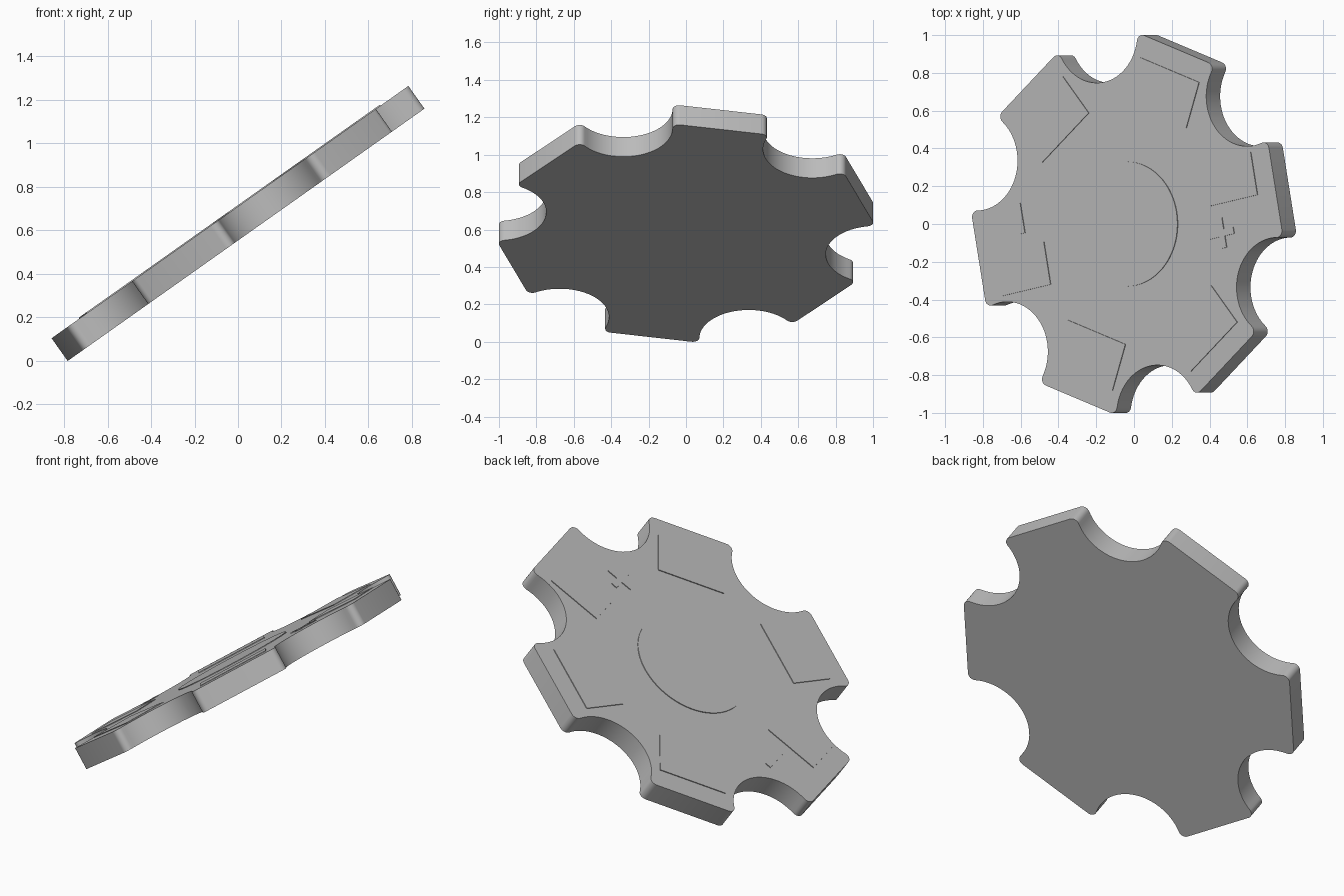
import bpy, bmesh, math
from mathutils import Vector, Matrix

cube = bpy.data.objects.get("Cube")
if cube:
    bpy.data.objects.remove(cube, do_unlink=True)

THICK = 0.128        # plate thickness
RAISE = 0.005        # height of the raised marks
FLAT = 0.98          # centre to outer edge of a tab
NOTCH_D, NOTCH_R = 1.03, 0.264
FILLET = 0.035
TURN = math.radians(11)
STEP = math.radians(60)
TILT = Matrix.Translation((0, 0, 0.632)) @ Matrix.Rotation(-math.atan(math.sqrt(0.5)), 4, 'Y')

grey = bpy.data.materials.new("plain_grey")
grey.use_nodes = True
colour = (0.5, 0.5, 0.5, 1)
grey.diffuse_color = colour
grey.node_tree.nodes["Principled BSDF"].inputs["Base Color"].default_value = colour


def arc(centre, radius, start, end, count):
    """Points along an arc, both ends included."""
    angles = [start + (end - start) * i / count for i in range(count + 1)]
    return [centre + radius * Vector((math.cos(a), math.sin(a))) for a in angles]


def rotate(points, angle):
    turn = Matrix.Rotation(angle, 2)
    return [turn @ p for p in points]


def extrude(name, outline, bottom, top):
    """Solid prism from a flat outline, tilted into place."""
    bm = bmesh.new()
    face = bm.faces.new([bm.verts.new((p.x, p.y, bottom)) for p in outline])
    new = bmesh.ops.extrude_face_region(bm, geom=[face])["geom"]
    verts = [v for v in new if isinstance(v, bmesh.types.BMVert)]
    bmesh.ops.translate(bm, verts=verts, vec=(0, 0, top - bottom))
    bmesh.ops.recalc_face_normals(bm, faces=bm.faces)
    bm.transform(TILT)
    mesh = bpy.data.meshes.new(name)
    bm.to_mesh(mesh)
    bm.free()
    mesh.materials.append(grey)
    obj = bpy.data.objects.new(name, mesh)
    bpy.context.collection.objects.link(obj)
    bpy.ops.object.select_all(action='DESELECT')
    obj.select_set(True)
    bpy.context.view_layer.objects.active = obj
    bpy.ops.object.shade_smooth_by_angle(angle=math.radians(30))
    return obj


def mark(name, outline, tab):
    """Thin raised shape on the tab with the given number."""
    extrude(name, rotate(outline, TURN + tab * STEP), THICK / 2 - 0.01, THICK / 2 + RAISE)


def rect(x0, x1, y0, y1):
    return [Vector(p) for p in ((x0, y0), (x1, y0), (x1, y1), (x0, y1))]


# Plate: six flat tabs with rounded corners, parted by round notches
notch = NOTCH_D * Vector((math.cos(STEP / 2), math.sin(STEP / 2)))
corner_x = FLAT - FILLET
corner = Vector((corner_x, notch.y - math.sqrt((NOTCH_R + FILLET) ** 2 - (notch.x - corner_x) ** 2)))
to_notch = notch - corner
meet = math.atan2(to_notch.y, to_notch.x)
near = arc(corner, FILLET, 0, meet, 6)
half = (meet + math.pi) - STEP / 2
hollow = arc(notch, NOTCH_R, STEP / 2 + half, STEP / 2 + 2 * math.pi - half, 32)
far = [Vector((p.x, -p.y)) for p in reversed(near)]
segment = near + hollow[1:-1] + rotate(far, STEP)
outline = [p for k in range(6) for p in rotate(segment, TURN + k * STEP)]
extrude("plate", outline, -THICK / 2, THICK / 2)

# Raised centre disc
extrude("centre_disc", arc(Vector((0, 0)), 0.33, 0, 2 * math.pi, 64)[:-1],
        THICK / 2 - 0.01, THICK / 2 + RAISE)

# Raised pads: full width on four tabs, half width on the two signed tabs
for tab in (1, 2, 4, 5):
    mark(f"tab_pad_{tab}", rect(0.605, 0.862, -0.2, 0.2), tab)
for tab in (0, 3):
    mark(f"half_pad_{tab}", rect(0.545, 0.862, -0.01, 0.22), tab)

# Plus and minus signs beside the half pads
w, l = 0.018, 0.08
plus = [(w, w), (w, l), (-w, l), (-w, w), (-l, w), (-l, -w),
        (-w, -w), (-w, -l), (w, -l), (w, -w), (l, -w), (l, w)]
mark("plus_sign", [Vector(p) + Vector((0.595, -0.165)) for p in plus], 0)
mark("minus_sign", rect(0.656, 0.69, -0.24, -0.08), 3)
